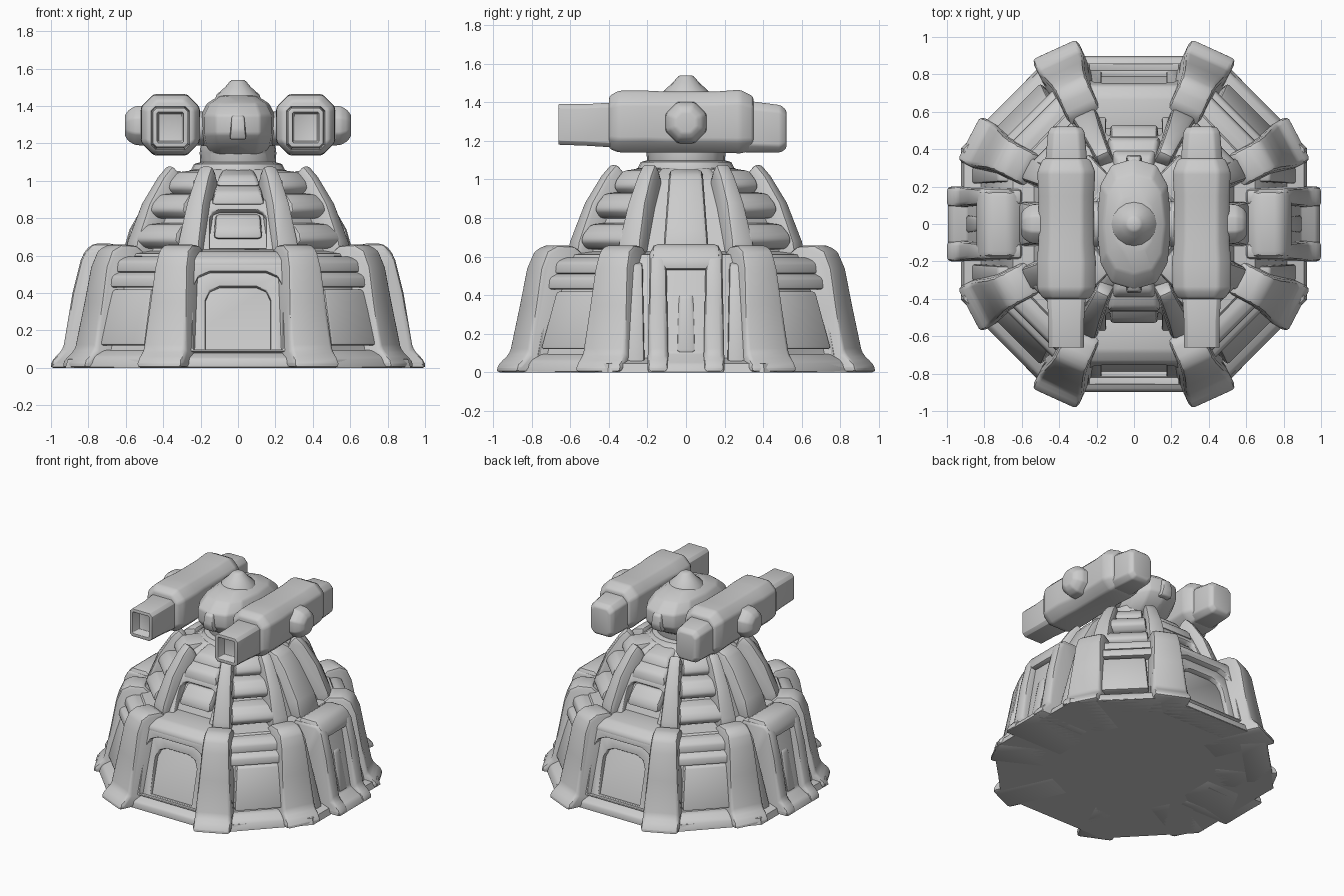
import bpy, bmesh
from math import radians, cos, sin, pi, copysign
from mathutils import Vector

cube = bpy.data.objects.get("Cube")
if cube:
    bpy.data.objects.remove(cube, do_unlink=True)

GREY = (0.6, 0.6, 0.6, 1)
stone = bpy.data.materials.new("plain_grey")
stone.use_nodes = True
stone.diffuse_color = GREY
stone.node_tree.nodes["Principled BSDF"].inputs["Base Color"].default_value = GREY


def finish(name, bm, bevel=0.0, turn=0.0):
    """Bevel the hard edges, make the object and shade it."""
    bmesh.ops.recalc_face_normals(bm, faces=bm.faces)
    if bevel:
        hard = [e for e in bm.edges if e.calc_face_angle(0) > radians(20)]
        bmesh.ops.bevel(bm, geom=hard, offset=bevel, segments=2, profile=0.5,
                        affect='EDGES', clamp_overlap=True)
    mesh = bpy.data.meshes.new(name)
    bm.to_mesh(mesh)
    bm.free()
    mesh.materials.append(stone)
    ob = bpy.data.objects.new(name, mesh)
    bpy.context.collection.objects.link(ob)
    ob.rotation_euler.z = radians(turn)
    bpy.ops.object.select_all(action='DESELECT')
    ob.select_set(True)
    bpy.context.view_layer.objects.active = ob
    bpy.ops.object.shade_smooth_by_angle(angle=radians(40))


def loft(name, rings, bevel=0.0, turn=0.0, socket=0.0):
    """Skin closed rings; socket sinks a framed hole into the first cap."""
    bm = bmesh.new()
    loops = [[bm.verts.new(p) for p in ring] for ring in rings]
    n = len(loops[0])
    for a, b in zip(loops, loops[1:]):
        for i in range(n):
            bm.faces.new((a[i], a[(i + 1) % n], b[(i + 1) % n], b[i]))
    first = bm.faces.new(loops[0][::-1])
    bm.faces.new(loops[-1])
    bmesh.ops.recalc_face_normals(bm, faces=bm.faces)
    if socket:
        bmesh.ops.inset_individual(bm, faces=[first], thickness=0.025, depth=0)
        bmesh.ops.inset_individual(bm, faces=[first], thickness=0.01, depth=-socket)
    finish(name, bm, bevel, turn)


def slab(name, turn, profile, w0, w1, bevel=0.02, shift=0.0):
    """Radial profile of (radius, height) given a width from bottom w0 to top w1."""
    lo, hi = min(z for r, z in profile), max(z for r, z in profile)
    half = lambda z: (w0 + (w1 - w0) * (z - lo) / (hi - lo)) / 2
    sides = [[(r, shift + s * half(z), z) for r, z in profile] for s in (-1, 1)]
    loft(name, sides, bevel, turn)


def disc(stages, n=16, power=1.0):
    """Rings of (height, x radius, y radius); a low power squares the outline."""
    soft = lambda v: copysign(abs(v) ** power, v) if abs(v) > 1e-6 else 0.0
    return [[(a * soft(cos(2 * pi * i / n)), b * soft(sin(2 * pi * i / n)), z)
             for i in range(n)] for z, a, b in stages]


def arch(w, z0, z1, cut):
    return [(-w, z0), (w, z0), (w, z1 - cut), (w - cut * 0.3, z1 - cut * 0.3),
            (w - cut, z1), (cut - w, z1), (cut * 0.3 - w, z1 - cut * 0.3), (-w, z1 - cut)]


def arch_frame(name, turn, outer, inner, radius, lean, depth, bevel=0.012):
    """Leaning plate with an arched opening, standing on a sloped wall."""
    bm = bmesh.new()
    up = Vector((-sin(lean), 0, cos(lean)))
    out = Vector((cos(lean), 0, sin(lean)))
    place = lambda p, d: Vector((radius, p[0], 0)) + up * p[1] + out * d
    rows = [[bm.verts.new(place(p, d)) for p in shape] for shape, d in
            ((outer, 0), (outer, depth), (inner, depth), (inner, 0))]
    n = len(outer)
    for k in range(4):
        a, b = rows[k], rows[(k + 1) % 4]
        for i in range(n):
            bm.faces.new((a[i], a[(i + 1) % n], b[(i + 1) % n], b[i]))
    finish(name, bm, bevel, turn)


# Octagonal lower tier and upper tier
corners = [(0.45, -0.88), (0.91, -0.40), (0.91, 0.40), (0.45, 0.88),
           (-0.45, 0.88), (-0.91, 0.40), (-0.91, -0.40), (-0.45, -0.88)]


def octagon(stages):
    return [[(x * s, y * s, z) for x, y in corners] for z, s in stages]


loft("lower_tier", octagon([(0, 1.015), (0.045, 1.0), (0.075, 0.9), (0.54, 0.76),
                            (0.61, 0.71), (0.63, 0.55)]))
loft("upper_tier", octagon([(0.55, 0.62), (0.64, 0.58), (0.85, 0.47), (1.0, 0.37),
                            (1.06, 0.27)]), 0.01)

# Eight buttresses with ribs above them
foot = [(0.55, 0), (1.035, 0), (1.015, 0.045), (0.955, 0.1), (0.905, 0.35), (0.87, 0.54),
        (0.83, 0.63), (0.77, 0.66), (0.67, 0.655), (0.58, 0.58)]
rib = [(0.45, 0.58), (0.66, 0.58), (0.64, 0.68), (0.56, 0.88), (0.47, 1.02),
       (0.41, 1.085), (0.37, 1.04), (0.33, 0.95)]
for angle, size in ((65.5, 1.0), (27.5, 0.97)):
    for turn in (angle, 180 - angle, 180 + angle, -angle):
        slab("buttress", turn, [(r * size, z) for r, z in foot], 0.27, 0.18, 0.04)
        slab("upper_rib", turn, rib, 0.14, 0.08, 0.022)

# Front and back: arched doorway, lintel, stepped panel above
for turn in (-90, 90):
    lean = radians(14)
    arch_frame("doorway_surround", turn, arch(0.33, 0.07, 0.57, 0.03),
               arch(0.24, 0.08, 0.51, 0.09), 0.79, lean, 0.09, 0.016)
    arch_frame("doorway_inner_frame", turn, arch(0.25, 0.07, 0.52, 0.09),
               arch(0.175, 0.085, 0.435, 0.08), 0.78, lean, 0.06)
    slab("door_sill", turn, [(0.7, 0), (0.9, 0), (0.89, 0.05), (0.83, 0.08), (0.7, 0.08)],
         0.7, 0.66, 0.012)
    slab("door_lintel", turn, [(0.5, 0.54), (0.75, 0.54), (0.74, 0.58), (0.68, 0.62),
                               (0.5, 0.64)], 0.56, 0.5, 0.015)
    arch_frame("upper_panel_frame", turn, arch(0.2, 0.64, 0.97, 0.04),
               arch(0.15, 0.66, 0.91, 0.05), 0.81, radians(25), 0.05)
    slab("upper_step", turn, [(0.4, 0.69), (0.535, 0.69), (0.515, 0.75), (0.45, 0.82), (0.4, 0.82)],
         0.26, 0.24)
    slab("upper_vent", turn, [(0.3, 0.89), (0.47, 0.87), (0.45, 0.94), (0.33, 1.0)], 0.29, 0.22)
    slab("upper_cap", turn, [(0.2, 0.98), (0.40, 0.97), (0.36, 1.03), (0.2, 1.07)], 0.24, 0.16)

# Diagonal bays: panel, sill, twin lintels, louvres above
for turn in (45, 135, 225, 315):
    slab("bay_panel", turn, [(0.7, 0.12), (0.89, 0.12), (0.805, 0.42), (0.7, 0.42)],
         0.36, 0.3, 0.016)
    slab("bay_sill", turn, [(0.75, 0.0), (0.955, 0.0), (0.93, 0.06), (0.87, 0.095), (0.75, 0.095)],
         0.56, 0.5, 0.015)
    for r, z in ((0.815, 0.44), (0.775, 0.52)):
        slab("bay_lintel", turn, [(r - 0.2, z), (r, z - 0.01), (r - 0.01, z + 0.05),
                                  (r - 0.06, z + 0.075), (r - 0.2, z + 0.08)], 0.46, 0.42, 0.014)
    for side in (-1, 1):
        slab("bay_jamb", turn, [(0.7, 0.06), (0.9, 0.06), (0.8, 0.5), (0.65, 0.5)],
             0.05, 0.05, 0.012, side * 0.215)
    for r, z, w in ((0.625, 0.68, 0.32), (0.545, 0.84, 0.27), (0.44, 0.96, 0.2)):
        slab("bay_louvre", turn, [(r - 0.2, z - 0.05), (r - 0.04, z - 0.04), (r, z), (r - 0.015, z + 0.04),
                                  (r - 0.06, z + 0.085), (r - 0.2, z + 0.1)], w, w * 0.88, 0.016)

# Side pillars: shallow arched recess between cheeks, under a cap
for turn in (0, 180):
    slab("pillar_core", turn, [(0.5, 0), (1.0, 0), (0.975, 0.045), (0.89, 0.1), (0.805, 0.54),
                               (0.5, 0.6)], 0.4, 0.32, 0.012)
    cheek = [(0.55, 0), (1.01, 0), (0.99, 0.045), (0.935, 0.1), (0.885, 0.4), (0.84, 0.58),
             (0.8, 0.64), (0.6, 0.64)]
    for side in (-1, 1):
        slab("pillar_cheek", turn, cheek, 0.11, 0.085, 0.025, side * 0.145)
        slab("side_wall_strip", turn, [(0.7, 0.04), (0.87, 0.04), (0.73, 0.56), (0.6, 0.58)],
             0.09, 0.07, 0.015, side * 0.26)
    slab("pillar_cap", turn, [(0.6, 0.53), (0.85, 0.53), (0.83, 0.61), (0.78, 0.665),
                              (0.66, 0.665), (0.58, 0.6)], 0.38, 0.35, 0.03)
    slab("pillar_ridge", turn, [(0.7, 0.1), (0.9, 0.1), (0.84, 0.4), (0.7, 0.46)],
         0.1, 0.08, 0.02)
    slab("side_upper_panel", turn, [(0.3, 0.6), (0.62, 0.6), (0.58, 0.74), (0.46, 0.95),
                                    (0.39, 1.03), (0.3, 1.06)], 0.24, 0.17, 0.025)

# Turret ring and neck
loft("turret_ring", disc([(0.9, 0.38, 0.38), (1.03, 0.3, 0.3), (1.06, 0.25, 0.25),
                          (1.09, 0.235, 0.235), (1.1, 0.2, 0.2)], 24))
loft("turret_neck", disc([(1.05, 0.2, 0.2), (1.15, 0.205, 0.205), (1.19, 0.2, 0.24)], 24), 0.006)

# Turret head with its dome and end fins
loft("turret_head", disc([(1.14, 0.16, 0.2), (1.19, 0.185, 0.29), (1.25, 0.2, 0.35),
                          (1.35, 0.2, 0.35), (1.415, 0.165, 0.27), (1.455, 0.1, 0.15)],
                         12, 0.75), 0.012)
loft("turret_dome", disc([(1.4, 0.135, 0.135), (1.46, 0.115, 0.115), (1.5, 0.07, 0.07),
                          (1.53, 0.045, 0.045), (1.54, 0.03, 0.03)]))
for turn in (-90, 90):
    slab("head_fin", turn, [(0.28, 1.22), (0.355, 1.22), (0.37, 1.27), (0.362, 1.34), (0.28, 1.38)],
         0.09, 0.06, 0.012)


def gun_rings(side, stages, chamfer):
    """Chamfered sections along y of (y, half width, bottom, top)."""
    rings = []
    for y, h, lo, hi in stages:
        c, x = chamfer * h, 0.362
        shape = [(-h, lo + c), (-h + c, lo), (h - c, lo), (h, lo + c),
                 (h, hi - c), (h - c, hi), (c - h, hi), (-h, hi - c)]
        rings.append([(side * (x + u), y, z) for u, z in shape])
    return rings


# Twin guns with barrel, body, rear block, side knob and link
for side, label in ((1, "left"), (-1, "right")):
    loft(label + "_gun_barrel", gun_rings(side, [(-0.66, 0.094, 1.18, 1.39), (-0.52, 0.095, 1.175, 1.39),
         (-0.36, 0.105, 1.165, 1.4)], 0.22), 0.008, socket=0.07)
    loft(label + "_gun_body", gun_rings(side, [(-0.4, 0.125, 1.16, 1.43), (-0.35, 0.155, 1.14, 1.46),
         (-0.2, 0.158, 1.14, 1.46), (-0.1, 0.148, 1.14, 1.455), (0.15, 0.148, 1.14, 1.455),
         (0.28, 0.155, 1.135, 1.465), (0.35, 0.125, 1.15, 1.43)], 0.42), 0.015)
    loft(label + "_gun_rear", gun_rings(side, [(0.52, 0.08, 1.16, 1.36), (0.49, 0.098, 1.14, 1.385),
         (0.3, 0.115, 1.14, 1.41)], 0.35), 0.01)
    knob = [[(side * x, r * cos(pi * (i + 0.5) / 4), 1.295 + r * sin(pi * (i + 0.5) / 4))
             for i in range(8)] for x, r in ((0.45, 0.12), (0.55, 0.112), (0.585, 0.09), (0.605, 0.06))]
    loft(label + "_gun_knob", knob, 0.01)
    link = [[(side * x, 0.12 * cos(pi * i / 6), 1.28 + 0.09 * sin(pi * i / 6))
             for i in range(12)] for x in (0.1, 0.3)]
    loft(label + "_gun_link", link)
